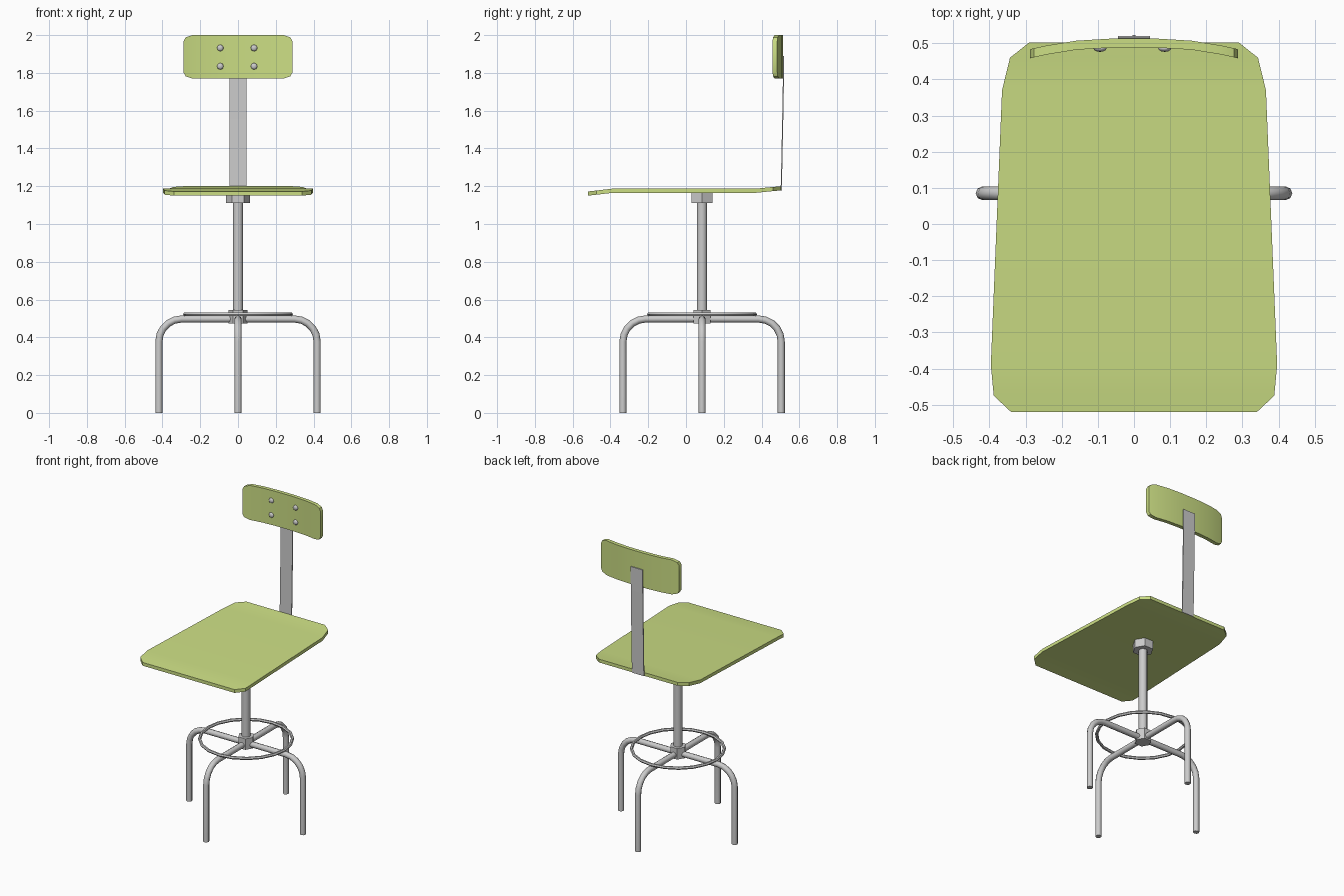
import bpy, bmesh, math
from mathutils import Vector

if "Cube" in bpy.data.objects:
    bpy.data.objects.remove(bpy.data.objects["Cube"])

CY = 0.085      # y of the pedestal axis

green = bpy.data.materials.new("green_plastic")
green.diffuse_color = (0.6, 0.73, 0.23, 1)
green.use_nodes = True
green.node_tree.nodes["Principled BSDF"].inputs["Base Color"].default_value = green.diffuse_color


def finish(bm, name, mat=None, smooth=50):
    bmesh.ops.recalc_face_normals(bm, faces=bm.faces)
    me = bpy.data.meshes.new(name)
    bm.to_mesh(me)
    bm.free()
    ob = bpy.data.objects.new(name, me)
    bpy.context.collection.objects.link(ob)
    if mat:
        me.materials.append(mat)
    if smooth:
        bpy.ops.object.select_all(action='DESELECT')
        ob.select_set(True)
        bpy.context.view_layer.objects.active = ob
        bpy.ops.object.shade_smooth_by_angle(angle=math.radians(smooth))
    return ob


def tube(name, pts, r, sides, binormal, closed=False):
    """Sweep a regular polygon along a planar path."""
    pts = [Vector(p) for p in pts]
    b = Vector(binormal)
    bm = bmesh.new()
    n, rings = len(pts), []
    for i, p in enumerate(pts):
        nxt = pts[(i + 1) % n] if closed else pts[min(i + 1, n - 1)]
        prv = pts[i - 1] if closed else pts[max(i - 1, 0)]
        side = (nxt - prv).normalized().cross(b)
        rings.append([bm.verts.new(p + r * (side * math.cos(a) + b * math.sin(a)))
                      for a in (2 * math.pi * k / sides for k in range(sides))])
    for i in range(n if closed else n - 1):
        r0, r1 = rings[i], rings[(i + 1) % n]
        for k in range(sides):
            j = (k + 1) % sides
            bm.faces.new((r0[k], r0[j], r1[j], r1[k]))
    if not closed:
        bm.faces.new(rings[0])
        bm.faces.new(rings[-1])
    return finish(bm, name)


def plate(name, columns, offset, mat=None, smooth=30):
    """Solid sheet: columns are pairs of edge points, offset is the thickness."""
    off = Vector(offset)
    bm = bmesh.new()
    loops = []
    for lo, hi in columns:
        lo, hi = Vector(lo), Vector(hi)
        loops.append([bm.verts.new(v) for v in (lo, hi, hi + off, lo + off)])
    for c0, c1 in zip(loops, loops[1:]):
        for k in range(4):
            j = (k + 1) % 4
            bm.faces.new((c0[k], c0[j], c1[j], c1[k]))
    bm.faces.new(loops[0])
    bm.faces.new(loops[-1])
    return finish(bm, name, mat, smooth)


# Four bent tube legs
R, ZT, BEND = 0.419, 0.497, 0.12
for i, name in enumerate(("right_leg", "back_leg", "left_leg", "front_leg")):
    d = Vector((round(math.cos(i * math.pi / 2)), round(math.sin(i * math.pi / 2)), 0))
    prof = [(0, ZT)]
    for k in range(6):
        a = k * math.pi / 10
        prof.append((R - BEND + BEND * math.sin(a), ZT - BEND + BEND * math.cos(a)))
    prof.append((R, 0))
    tube(name, [Vector((0, CY, z)) + d * u for u, z in prof], 0.019, 8, (-d.y, d.x, 0))

# Foot ring resting on the legs
ring = [(0.281 * math.cos(2 * math.pi * k / 20), CY + 0.281 * math.sin(2 * math.pi * k / 20), 0.522)
        for k in range(20)]
tube("foot_ring", ring, 0.01, 6, (0, 0, 1), closed=True)

# Pedestal: hub, post and seat collar
for name, z0, z1, r, sides in (("hub", 0.472, 0.545, 0.051, 6),
                               ("post", 0.5, 1.13, 0.027, 10),
                               ("seat_collar", 1.11, 1.168, 0.064, 6)):
    tube(name, [(0, CY, z0), (0, CY, z1)], r, sides, (0, 1, 0))

# Seat: front lip turned down, rear edge turned up
seat = [(-0.52, 0.34, 1.15), (-0.475, 0.388, 1.155), (-0.39, 0.396, 1.165),
        (0.37, 0.365, 1.165), (0.46, 0.343, 1.174), (0.502, 0.29, 1.178)]
plate("seat", [((-w, y, z), (w, y, z)) for y, w, z in seat], (0, 0, 0.022), green)

# Backrest: bowed panel with clipped corners
half = [(0.288, 0.458, 0.083), (0.277, 0.461, 0.103), (0.24, 0.469, 0.115),
        (0.16, 0.482, 0.115), (0.06, 0.488, 0.115)]
cols = [(-x, y, h) for x, y, h in half] + half[::-1]
plate("backrest", [((x, y, 1.885 - h), (x, y, 1.885 + h)) for x, y, h in cols],
      (0, 0.025, 0), green)

# Flat metal strip joining seat and backrest
strip = [(0.501, 1.178), (0.506, 1.4), (0.513, 1.77), (0.514, 1.89)]
plate("back_support", [((-0.044, y, z), (0.044, y, z)) for y, z in strip], (0, 0.006, 0))

# Four domed bolts on the front of the backrest
for i, (x, z) in enumerate([(x, z) for x in (-0.094, 0.085) for z in (1.835, 1.932)]):
    bm = bmesh.new()
    bmesh.ops.create_uvsphere(bm, u_segments=8, v_segments=6, radius=0.018)
    bmesh.ops.scale(bm, vec=(1, 1, 0.55), verts=bm.verts)
    for v in bm.verts:
        v.co = Vector((x + v.co.x, 0.486 + v.co.z, z + v.co.y))
    finish(bm, f"backrest_bolt_{i + 1}", smooth=60)
